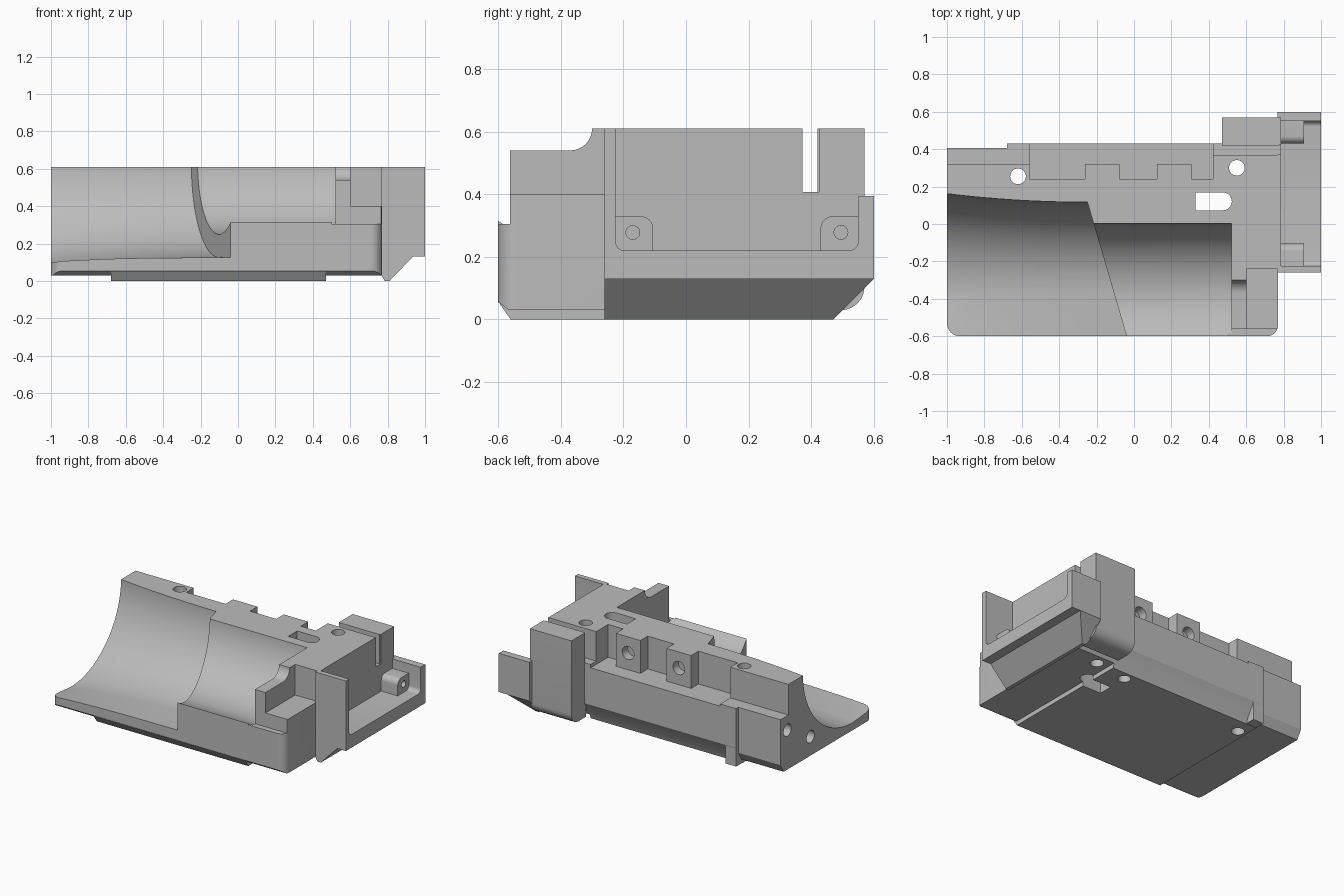
import bpy, bmesh
from math import sin, cos, radians

if "Cube" in bpy.data.objects:
    bpy.data.objects.remove(bpy.data.objects["Cube"], do_unlink=True)

grey = bpy.data.materials.new("machined grey")
grey.use_nodes = True
COLOR = (0.5, 0.5, 0.5, 1)
grey.diffuse_color = COLOR
grey.node_tree.nodes["Principled BSDF"].inputs["Base Color"].default_value = COLOR


def arc(cx, cy, r, a0, a1, n=10):
    steps = [radians(a0 + (a1 - a0) * i / n) for i in range(n + 1)]
    return [(cx + r * cos(a), cy + r * sin(a)) for a in steps]


def loft(name, rings):
    """Solid through a list of equal-length rings, capped at both ends."""
    bm = bmesh.new()
    rows = [[bm.verts.new(p) for p in ring] for ring in rings]
    n = len(rows[0])
    for low, high in zip(rows, rows[1:]):
        for i in range(n):
            j = (i + 1) % n
            bm.faces.new((low[i], low[j], high[j], high[i]))
    bm.faces.new(rows[0])
    bm.faces.new(rows[-1])
    bmesh.ops.recalc_face_normals(bm, faces=bm.faces)
    mesh = bpy.data.meshes.new(name)
    bm.to_mesh(mesh)
    bm.free()
    mesh.materials.append(grey)
    ob = bpy.data.objects.new(name, mesh)
    bpy.context.collection.objects.link(ob)
    return ob


def prism(name, axis, pts, a, b):
    """Extrude a profile along x (y,z), y (x,z) or z (x,y)."""
    place = {"x": lambda p, t: (t, p[0], p[1]),
             "y": lambda p, t: (p[0], t, p[1]),
             "z": lambda p, t: (p[0], p[1], t)}[axis]
    return loft(name, [[place(p, t) for p in pts] for t in (a, b)])


def box(name, x0, x1, y0, y1, z0, z1):
    return prism(name, "z", [(x0, y0), (x1, y0), (x1, y1), (x0, y1)], z0, z1)


def combine(target, tool, operation="DIFFERENCE"):
    mod = target.modifiers.new("combine", "BOOLEAN")
    mod.operation = operation
    mod.solver = "EXACT"
    mod.object = tool
    bpy.context.view_layer.objects.active = target
    bpy.ops.object.modifier_apply(modifier=mod.name)
    bpy.data.objects.remove(tool, do_unlink=True)


def cut_box(target, *size):
    combine(target, box("cutter", *size))


def cut_hole(target, axis, u, v, r, a, b):
    combine(target, prism("cutter", axis, arc(u, v, r, 0, 345, 23), a, b))


TOP, OVER = 0.61, 0.75

# Main body with rounded front corners
body = prism("main_body", "x", [(-.6, .055), (-.565, .03), (.37, .03), (.43, .13),
                                (.43, TOP), (-.6, TOP)], -1, .77)
plan = arc(-.93, -.53, .07, 180, 270) + arc(.71, -.54, .06, 270, 360) + [(.77, .6), (-1, .6)]
combine(body, prism("cutter", "z", plan, -.1, .8), "INTERSECT")

# Raised pad below and foot at the back
combine(body, prism("pad", "x", [(-.56, 0), (.36, 0), (.39, .08), (-.5, .08), (-.595, .05)],
                    -.68, .47), "UNION")
combine(body, box("foot", -.68, -.6, .3, .428, .002, .3), "UNION")

# Wide flared channel ending on a slanted plane
rings = []
for i in range(9):
    u = i / 8
    r = .497 + .048 * (1 - u) ** 2
    lip = .125 - .02 * (1 - u) ** 4
    ring = [(-.38 + r, OVER)] + arc(-.38, .625, r, 0, -90, 28) + [(-.65, lip), (-.65, OVER)]
    rings.append([(-1.02 + u * (.75 + .292 * (.12 - y) + .02), y, z) for y, z in ring])
combine(body, loft("cutter", rings))

# Narrow channel
narrow = [(.005, OVER)] + arc(-.385, .64, .39, 0, -127, 36) + [(-.66, .3), (-.66, OVER)]
combine(body, prism("cutter", "x", narrow, -.3, .522))

# Stepped front corner
cut_box(body, .5, .8, -.7, -.562, .305, OVER)
step = [(-.7, OVER), (-.7, .54)] + arc(-.37, .61, .07, -90, 0, 8) + [(-.3, OVER)]
combine(body, prism("cutter", "x", step, .51, .61))
cut_box(body, .602, .8, -.7, -.24, .4, OVER)

# Back shelves, slot and side step
cut_box(body, -1.1, -.55, .32, .5, .4, OVER)
cut_box(body, -.56, .422, .24, .5, .385, OVER)
cut_box(body, .41, .8, .37, .5, .408, OVER)
cut_box(body, -1.1, -.68, .405, .5, -.1, OVER)

# Through holes, keyhole slot and end holes
cut_hole(body, "z", -.62, .255, .042, -.1, .8)
cut_hole(body, "z", .55, .3, .042, -.1, .8)
slot = [(.33, .075)] + arc(.48, .115, .04, -90, 90) + [(.33, .17)]
slot = [(.33, .073)] + arc(.475, .121, .048, -90, 90) + [(.33, .169)]
combine(body, prism("cutter", "z", slot, -.1, .8))
cut_hole(body, "z", .33, .3, .04, -.1, .1)
for y, z in ((.33, .3), (.08, .16)):
    cut_hole(body, "x", y, z, .042, -1.1, -.85)

# Two drilled lugs on the back shelf
for name, x in (("back_lug_right", -.17), ("back_lug_left", .215)):
    lug = box(name, x - .093, x + .093, .235, .32, .37, TOP)
    cut_hole(lug, "y", x, .5, .045, .26, .4)

# Rear block with rounded lower edge
rear = [(.41, .03)] + arc(.495, .105, .075, -90, 0) + [(.57, TOP), (.42, TOP), (.42, .4), (.41, .4)]
prism("rear_block", "x", rear, .47, .778)

# Side tray with sloped underside
tray = prism("side_tray", "y", [(.768, .03), (.785, 0), (.81, 0), (.935, .13), (1, .13),
                                (1, TOP), (.768, TOP)], -.26, .61)
outline = [(-.27, -.01), (.46, -.01), (.6, .13), (.6, .395), (.57, .395), (.57, .7), (-.27, .7)]
combine(tray, prism("cutter", "x", outline, .7, 1.1), "INTERSECT")
pocket = arc(-.195, .25, .03, 180, 270, 6) + arc(.52, .25, .03, 270, 360, 6)
pocket += [(.55, .395), (.7, .395), (.7, OVER), (-.225, OVER)]
combine(tray, prism("cutter", "x", pocket, .785, 1.1))
cut_box(tray, .7, 1.1, .372, .425, .408, OVER)

# Screw bosses in the tray corners
for name, y, side in (("front_boss", -.17, 1), ("back_boss", .495, -1)):
    inner = arc(.025, .29, .04, 0, 90, 8)
    pts = [(-.06, .2), (.065, .2)] + inner + [(-.06, .33)]
    boss = prism(name, "x", [(y + side * p, q) for p, q in pts], .78, .91)
    cut_hole(boss, "x", y, .278, .022, .85, 1)

# Smooth curved faces, keep hard edges
bpy.ops.object.select_all(action="DESELECT")
for ob in bpy.context.collection.objects:
    if ob.type == "MESH" and ob.data.materials and ob.data.materials[0] == grey:
        ob.select_set(True)
        bpy.context.view_layer.objects.active = ob
bpy.ops.object.shade_smooth_by_angle(angle=radians(28))
